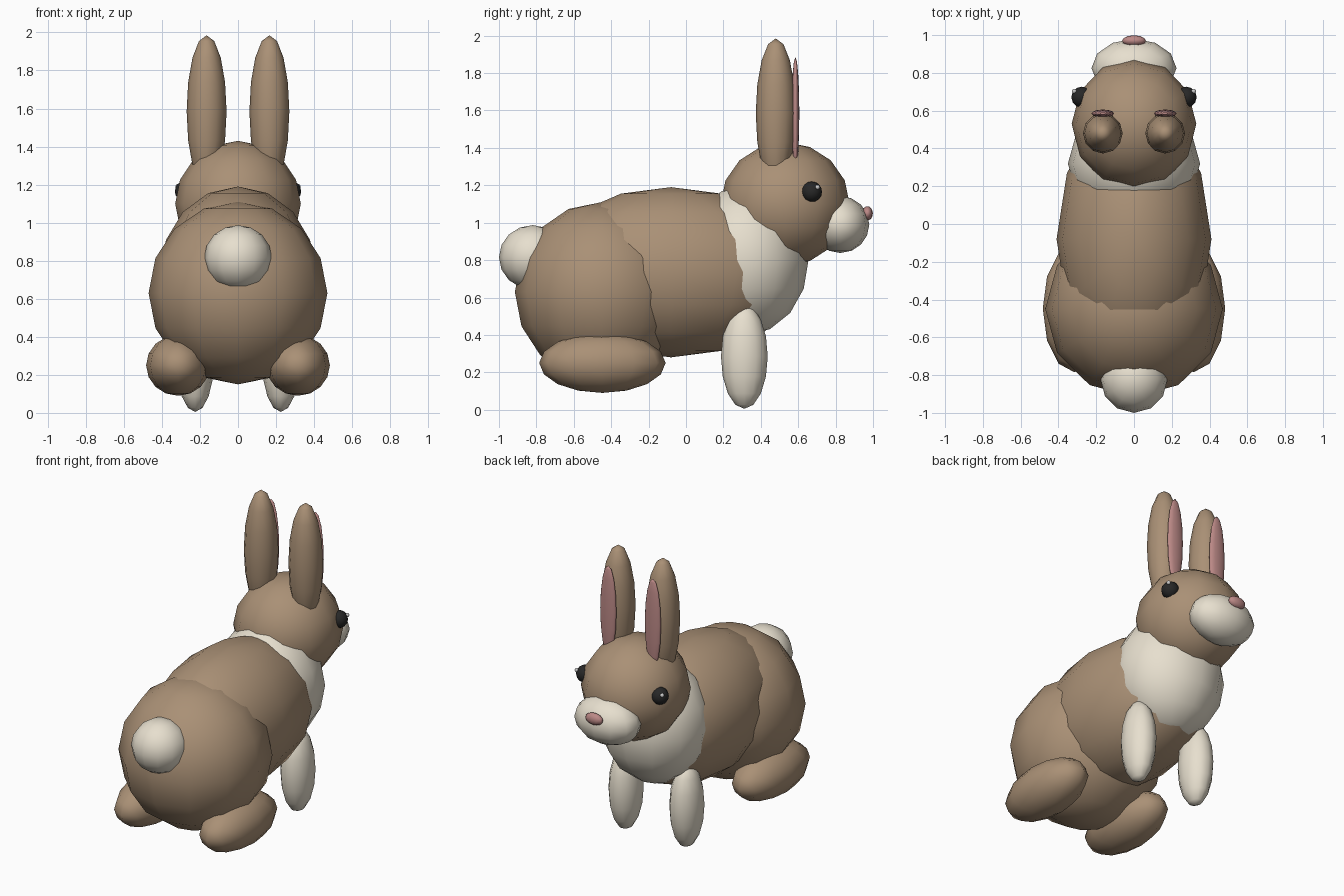
import bpy

if "Cube" in bpy.data.objects:
    bpy.data.objects.remove(bpy.data.objects["Cube"])


def material(name, rgb):
    m = bpy.data.materials.new(name)
    m.diffuse_color = (*rgb, 1)
    m.use_nodes = True
    m.node_tree.nodes["Principled BSDF"].inputs["Base Color"].default_value = m.diffuse_color
    return m


brown = material("brown_fur", (0.40, 0.28, 0.18))
cream = material("cream_fur", (0.80, 0.74, 0.62))
pink = material("pink_skin", (0.50, 0.25, 0.24))
black = material("black_eye", (0.02, 0.02, 0.02))
white = material("eye_glint", (0.95, 0.95, 0.95))


def blob(name, centre, radii, mat):
    """Coarse, smooth-shaded ellipsoid."""
    bpy.ops.mesh.primitive_uv_sphere_add(segments=12, ring_count=8, radius=1, location=centre)
    ob = bpy.context.object
    ob.name = name
    ob.scale = radii
    bpy.ops.object.transform_apply(location=False, rotation=False, scale=True)
    bpy.ops.object.shade_smooth()
    ob.data.materials.append(mat)


def pair(name, centre, radii, mat):
    """Same blob on both sides of x = 0."""
    x, y, z = centre
    for side, s in (("right", 1), ("left", -1)):
        blob(f"{name}_{side}", (s * x, y, z), radii, mat)


# Trunk
blob("haunch", (0, -0.45, 0.63), (0.47, 0.465, 0.48), brown)
blob("body", (0, -0.08, 0.735), (0.41, 0.70, 0.455), brown)
blob("chest", (0, 0.32, 0.80), (0.35, 0.335, 0.40), cream)
blob("tail", (0, -0.82, 0.815), (0.178, 0.18, 0.172), cream)

# Head
blob("head", (0, 0.53, 1.10), (0.33, 0.345, 0.33), brown)
blob("muzzle", (0, 0.825, 0.99), (0.225, 0.155, 0.152), cream)
blob("nose", (0, 0.97, 1.05), (0.063, 0.029, 0.038), pink)
pair("eye", (0.277, 0.672, 1.165), (0.055, 0.055, 0.055), black)
pair("eye_glint", (0.316, 0.703, 1.19), (0.013, 0.013, 0.013), white)

# Ears
pair("ear", (0.165, 0.48, 1.585), (0.105, 0.107, 0.40), brown)
pair("inner_ear", (0.165, 0.585, 1.585), (0.06, 0.021, 0.30), pink)

# Legs
pair("front_leg", (0.225, 0.312, 0.285), (0.10, 0.125, 0.28), cream)
pair("hind_foot", (0.315, -0.447, 0.25), (0.168, 0.338, 0.16), brown)
